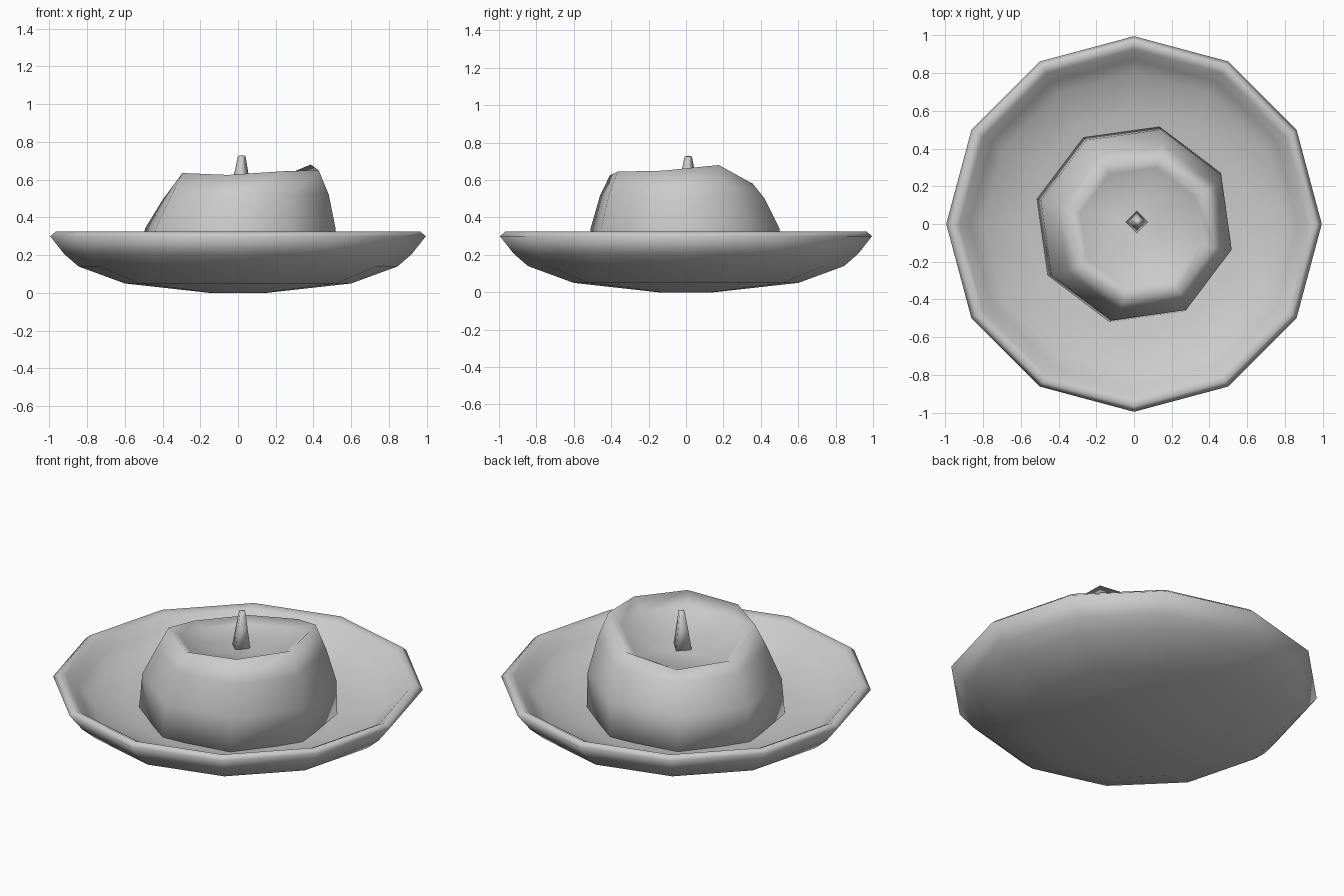
import bpy, bmesh
from math import sin, cos, radians, tau

cube = bpy.data.objects.get("Cube")
if cube:
    bpy.data.objects.remove(cube, do_unlink=True)

grey = bpy.data.materials.new("plain_grey")
colour = (0.6, 0.6, 0.6, 1)
grey.diffuse_color = colour
grey.use_nodes = True
grey.node_tree.nodes["Principled BSDF"].inputs["Base Color"].default_value = colour


def ring(sides, radius, z, cx=0, cy=0, turn=0):
    """Points of one horizontal polygon."""
    return [(cx + radius * cos(turn + tau * i / sides),
             cy + radius * sin(turn + tau * i / sides), z) for i in range(sides)]


def loft(name, rings, start, end):
    """Skin the rings in order; start and end are closing centre points."""
    bm = bmesh.new()
    loops = [[bm.verts.new(p) for p in r] for r in rings]
    n = len(loops[0])
    for a, b in zip(loops, loops[1:]):
        for i in range(n):
            j = (i + 1) % n
            bm.faces.new((a[i], a[j], b[j], b[i]))
    for centre, loop in ((start, loops[0]), (end, loops[-1])):
        c = bm.verts.new(centre)
        for i in range(n):
            bm.faces.new((loop[i], loop[(i + 1) % n], c))
    bmesh.ops.recalc_face_normals(bm, faces=bm.faces)
    for f in bm.faces:
        f.smooth = True
    mesh = bpy.data.meshes.new(name)
    bm.to_mesh(mesh)
    bm.free()
    mesh.materials.append(grey)
    obj = bpy.data.objects.new(name, mesh)
    bpy.context.collection.objects.link(obj)


# Shallow twelve-sided dish: underside, lip, then inner bowl
dish = [(0.15, 0), (0.6, 0.05), (0.845, 0.14), (0.92, 0.205), (0.995, 0.3),
        (0.965, 0.325), (0.925, 0.305), (0.87, 0.25), (0.8, 0.2),
        (0.58, 0.145), (0.14, 0.1)]
loft("dish", [ring(12, r, z) for r, z in dish], (0, 0, 0), (0, 0, 0.1))

# Eight-sided fruit leaning slightly, with an uneven rim and hollow top
turn = radians(-14.5)
rim_heights = (0.65, 0.68, 0.58, 0.54, 0.55, 0.635, 0.625, 0.645)


def tilted_ring(radius, z, follow, cx, cy):
    """Ring whose height partly follows the uneven rim."""
    return [(x, y, z + follow * (h - 0.61)) for (x, y, _), h in
            zip(ring(8, radius, 0, cx, cy, turn), rim_heights)]


loft("fruit", [ring(8, 0.535, 0.1, turn=turn),
               ring(8, 0.522, 0.34, 0.012, -0.005, turn),
               tilted_ring(0.455, 0.51, 0.3, 0.04, -0.02),
               tilted_ring(0.395, 0.61, 1, 0.045, -0.025),
               tilted_ring(0.33, 0.565, 0.7, 0.035, -0.02),
               tilted_ring(0.12, 0.52, 0.2, 0.02, 0)],
     (0, 0, 0.1), (0.015, 0.01, 0.515))

# Short tapered stem flaring into the hollow
loft("stem", [ring(4, 0.06, 0.51, 0.015, 0.01),
              ring(4, 0.04, 0.62, 0.017, 0.011),
              ring(4, 0.02, 0.725, 0.02, 0.012)],
     (0.015, 0.01, 0.5), (0.02, 0.012, 0.73))
